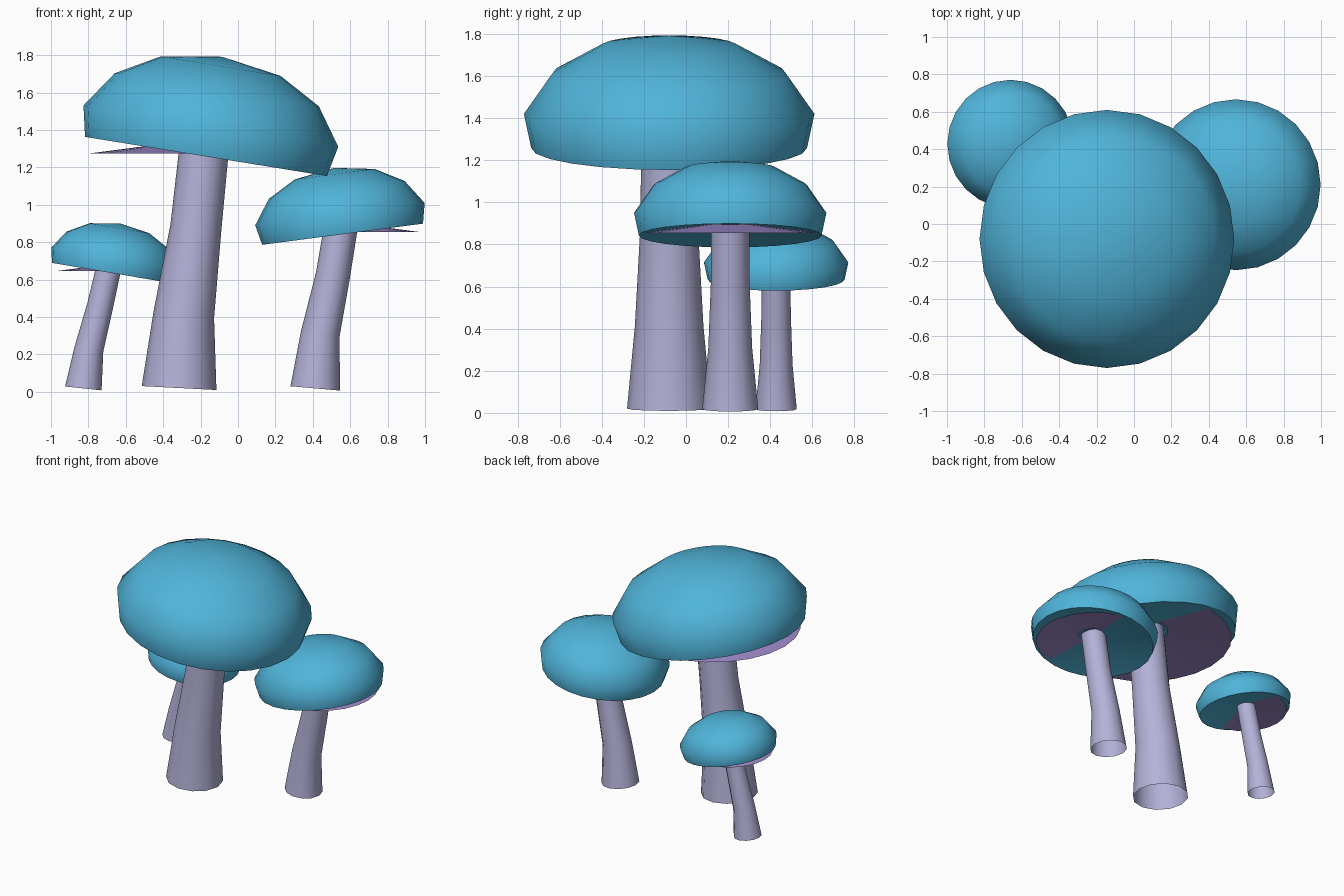
import bpy, bmesh, math
from mathutils import Matrix, Vector

if "Cube" in bpy.data.objects:
    bpy.data.objects.remove(bpy.data.objects["Cube"])


def material(name, rgb):
    m = bpy.data.materials.new(name)
    m.diffuse_color = (*rgb, 1.0)
    m.use_nodes = True
    m.node_tree.nodes["Principled BSDF"].inputs["Base Color"].default_value = m.diffuse_color
    return m


TEAL = material("cap teal", (0.08, 0.455, 0.70))
PALE = material("stem pale lilac", (0.456, 0.445, 0.69))
PURPLE = material("gill purple", (0.35, 0.26, 0.61))


def loft(name, rings, mat, sides, matrix=Matrix(), smooth=60):
    """Join rings of (centre x, z, radius, tilt about y); radius 0 is a point."""
    bm = bmesh.new()
    loops = []
    for cx, z, r, tilt in rings:
        if r == 0:
            loops.append([bm.verts.new((cx, 0, z))] * sides)
            continue
        rot = Matrix.Rotation(tilt, 3, 'Y')
        loops.append([bm.verts.new(Vector((cx, 0, z)) + rot @ Vector(
            (r * math.cos(a), r * math.sin(a), 0)))
            for a in (math.tau * i / sides for i in range(sides))])
    for low, high in zip(loops, loops[1:]):
        for i in range(sides):
            j = (i + 1) % sides
            quad = [low[i], low[j], high[j], high[i]]
            bm.faces.new(list(dict.fromkeys(quad)))
    bm.transform(matrix)
    me = bpy.data.meshes.new(name)
    bm.to_mesh(me)
    bm.free()
    me.materials.append(mat)
    ob = bpy.data.objects.new(name, me)
    bpy.context.collection.objects.link(ob)
    bpy.ops.object.select_all(action='DESELECT')
    ob.select_set(True)
    bpy.context.view_layer.objects.active = ob
    bpy.ops.object.shade_smooth_by_angle(angle=math.radians(smooth))
    return ob


# Cap profile (radius, height): hollow underside, lip, widest rim, dome
CAP = [(0, -0.06), (0.655, -0.164), (0.69, 0), (0.553, 0.197),
       (0.325, 0.325), (0, 0.376)]


def mushroom(name, y, scale, cap_pos, cap_tilt, gill_pos, stem):
    tilt = math.radians(cap_tilt)
    # Tilted cap
    place = (Matrix.Translation((cap_pos[0], y, cap_pos[1]))
             @ Matrix.Rotation(tilt, 4, 'Y') @ Matrix.Scale(scale, 4))
    loft(name + "_cap", [(0, z, r, 0) for r, z in CAP], TEAL, 24, place)
    # Level, slightly conical gill ring with a hole around the stem
    place = (Matrix.Translation((gill_pos[0], y, gill_pos[1]))
             @ Matrix.Scale(scale, 4))
    loft(name + "_gills", [(0, 0.06, 0.16, 0), (0, 0, 0.62, 0)],
         PURPLE, 24, place)
    # Bent, tapering stem, open at the foot
    loft(name + "_stem", [(x, z, r, math.radians(t)) for x, z, r, t in stem],
         PALE, 12, Matrix.Translation((0, y, 0)))


mushroom("large", -0.08, 1.0, (-0.145, 1.42), 9.2, (-0.17, 1.275), [
    (-0.315, 0.02, 0.20, 3), (-0.29, 0.41, 0.163, 6),
    (-0.225, 0.88, 0.137, 7), (-0.175, 1.36, 0.132, 5)])

mushroom("medium", 0.21, 0.662, (0.545, 0.95), -7.5, (0.555, 0.855), [
    (0.413, 0.018, 0.133, 5), (0.44, 0.31, 0.104, 9),
    (0.507, 0.62, 0.092, 12), (0.555, 0.91, 0.09, 9)])

mushroom("small", 0.428, 0.497, (-0.66, 0.715), 9.6, (-0.667, 0.645), [
    (-0.827, 0.018, 0.098, 6), (-0.797, 0.228, 0.078, 10),
    (-0.737, 0.46, 0.070, 14), (-0.685, 0.69, 0.067, 10)])
